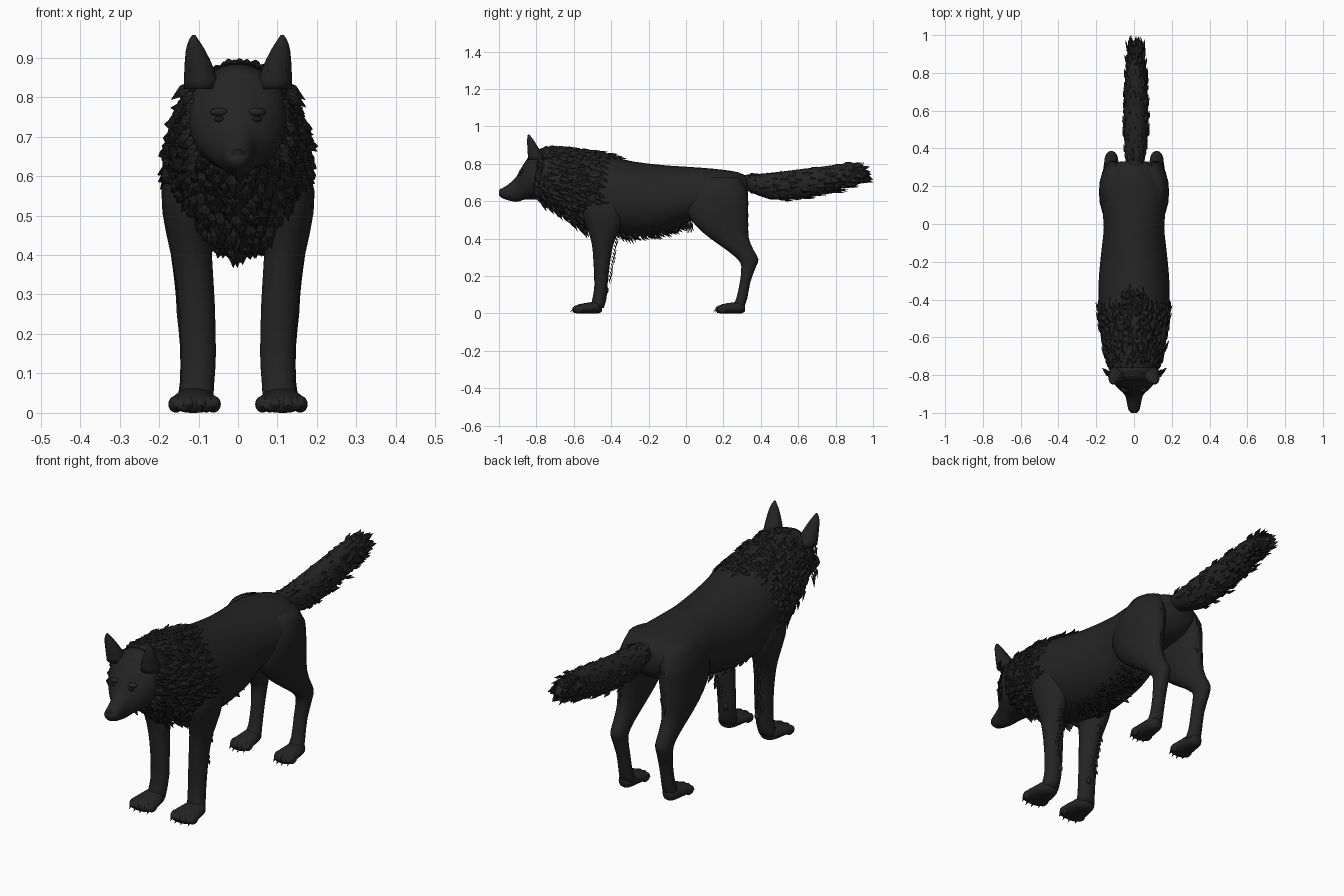
import bpy, bmesh, math, random
from mathutils import Vector, Matrix

if "Cube" in bpy.data.objects:
    bpy.data.objects.remove(bpy.data.objects["Cube"])

random.seed(4)

def material(name, r, g, b):
    m = bpy.data.materials.new(name)
    m.diffuse_color = (r, g, b, 1)
    m.use_nodes = True
    m.node_tree.nodes["Principled BSDF"].inputs["Base Color"].default_value = m.diffuse_color
    return m

COAT = material("charcoal coat", .0175, .0175, .0175)
FUR = material("dark fur", .015, .015, .015)
BLACK = material("black nose and claws", .010, .010, .010)

def finish(name, bm, mat, smooth=True):
    me = bpy.data.meshes.new(name)
    bm.to_mesh(me)
    bm.free()
    me.materials.append(mat)
    for p in me.polygons:
        p.use_smooth = smooth
    ob = bpy.data.objects.new(name, me)
    bpy.context.collection.objects.link(ob)
    return ob

# Sections are (position, low, high, centre x, half width), interpolated smoothly
def section(secs, u):
    i = min(int(u), len(secs) - 2)
    f = u - i
    p = [secs[max(0, min(len(secs) - 1, i + k))] for k in (-1, 0, 1, 2)]
    return [.5 * (2 * b + (c - a) * f + (2 * a - 5 * b + 4 * c - d) * f * f
                  + (3 * b - a - 3 * c + d) * f ** 3) for a, b, c, d in zip(*p)]

def surface(secs, u, ang, axis, taper=0):
    t, lo, hi, cx, rx = section(secs, u)
    s = math.sin(ang)
    x = cx + rx * math.cos(ang) * (1 + taper * s)
    o = (lo + hi) / 2 + (hi - lo) / 2 * s
    return Vector((x, t, o)) if axis == 'Y' else Vector((x, o, t))

def loft(name, secs, axis, mat=COAT, taper=0, sub=2, n=20, mirror=1):
    bm = bmesh.new()
    rings = []
    for k in range((len(secs) - 1) * sub + 1):
        ring = []
        for j in range(n):
            v = surface(secs, k / sub, 2 * math.pi * j / n, axis, taper)
            v.x *= mirror
            ring.append(bm.verts.new(v))
        rings.append(ring)
    for a, b in zip(rings, rings[1:]):
        for j in range(n):
            bm.faces.new((a[j], a[(j + 1) % n], b[(j + 1) % n], b[j]))
    bm.faces.new(rings[0])
    bm.faces.new(rings[-1])
    bmesh.ops.recalc_face_normals(bm, faces=bm.faces)
    return finish(name, bm, mat)

def ball(name, loc, size, mat):
    bm = bmesh.new()
    m = Matrix.Translation(loc) @ Matrix.Diagonal((*size, 1))
    bmesh.ops.create_uvsphere(bm, u_segments=12, v_segments=8, radius=1, matrix=m)
    return finish(name, bm, mat)

# One pointed lock of fur lying along a direction
def lock(bm, base, direction, normal, length, width):
    d = direction.normalized()
    side = d.cross(normal).normalized() * width / 2
    up = side.cross(d).normalized()
    if up.dot(normal) < 0:
        up = -up
    base = base - normal * .008
    mid = base + d * length * .4
    a, b, l, r, ridge, tip = [bm.verts.new(v) for v in (
        base - side * .5, base + side * .5, mid - side, mid + side,
        mid + up * width * .35, base + d * length)]
    for f in ((a, b, ridge), (b, r, ridge), (r, tip, ridge), (tip, l, ridge), (l, a, ridge),
              (a, l, tip), (a, tip, b), (b, tip, r)):
        bm.faces.new(f)

# Rows of jittered locks over part of a lofted surface
def fur(name, secs, u0, u1, rows, a0, a1, cols, flow, lift, length, width, taper=0):
    bm = bmesh.new()
    for i in range(rows):
        for j in range(cols):
            u = u0 + (u1 - u0) * (i + random.uniform(.1, .9)) / rows
            a = a0 + (a1 - a0) * (j + .5 * (i % 2) + random.uniform(0, .5)) / cols
            p = surface(secs, u, a, 'Y', taper)
            n = Vector((math.cos(a), 0, math.sin(a)))
            jit = Vector([random.uniform(-.2, .2) for _ in range(3)])
            lock(bm, p, Vector(flow) + n * lift + jit, n,
                 length * random.uniform(.7, 1.25), width * random.uniform(.8, 1.2))
    bmesh.ops.recalc_face_normals(bm, faces=bm.faces)
    finish(name, bm, FUR, False)

# Short row of locks along a line
def fringe(name, p0, p1, count, direction, normal, length, width, spread=.012):
    bm = bmesh.new()
    for i in range(count):
        p = Vector(p0).lerp(Vector(p1), (i + .5) / count)
        p.x += random.uniform(-spread, spread)
        lock(bm, p, Vector(direction), Vector(normal), length * random.uniform(.8, 1.2), width)
    bmesh.ops.recalc_face_normals(bm, faces=bm.faces)
    finish(name, bm, FUR, False)

# Trunk and neck
body = [(-.83, .64, .86, 0, .10), (-.75, .585, .89, 0, .138), (-.64, .51, .885, 0, .162),
        (-.54, .45, .872, 0, .178), (-.42, .425, .845, 0, .188), (-.28, .41, .812, 0, .186),
        (-.12, .43, .793, 0, .17), (-.02, .475, .786, 0, .16), (.1, .52, .778, 0, .168),
        (.2, .54, .768, 0, .165), (.28, .56, .755, 0, .135), (.33, .61, .73, 0, .075)]
loft("body", body, 'Y', taper=-.05, n=28)

# Head and muzzle
head = [(-1.0, .633, .653, 0, .014), (-.985, .618, .668, 0, .029), (-.95, .605, .69, 0, .037),
        (-.91, .597, .727, 0, .046), (-.885, .602, .77, 0, .068), (-.86, .61, .812, 0, .094),
        (-.82, .61, .86, 0, .12), (-.76, .61, .888, 0, .13)]
loft("head", head, 'Y', n=24)
ball("nose", (0, -.985, .656), (.02, .014, .013), BLACK)

# Tail
tail = [(.24, .68, .74, 0, .035), (.33, .655, .742, .005, .05), (.45, .61, .752, .01, .062),
        (.6, .615, .77, .01, .064), (.75, .645, .788, .01, .058), (.86, .68, .802, .01, .048),
        (.93, .705, .785, .01, .033), (.975, .725, .755, .01, .01)]
loft("tail", tail, 'Y')

ear = [(.82, -.845, -.75, .092, .045), (.87, -.848, -.778, .098, .038),
       (.92, -.85, -.81, .108, .024), (.945, -.848, -.828, .112, .012),
       (.957, -.845, -.838, .112, .004)]
front_leg = [(.03, -.51, -.44, .108, .045), (.08, -.50, -.425, .102, .042),
             (.15, -.49, -.42, .10, .044), (.28, -.495, -.405, .105, .046),
             (.38, -.505, -.385, .115, .05), (.46, -.53, -.35, .125, .058),
             (.56, -.56, -.33, .125, .069), (.68, -.53, -.37, .105, .06)]
hind_leg = [(.03, .245, .31, .115, .04), (.08, .268, .328, .115, .032),
            (.17, .288, .345, .115, .032), (.25, .295, .375, .12, .035),
            (.29, .275, .388, .12, .037), (.34, .215, .362, .12, .042),
            (.40, .13, .338, .12, .05), (.47, .05, .332, .118, .061),
            (.55, .0, .335, .112, .072), (.65, .02, .328, .105, .078), (.73, .1, .29, .08, .07)]

def paw(name, back, cx, width, s):
    heel = [(back - .15, .004, .034, cx, width * .8), (back - .12, 0, .05, cx, width),
            (back - .06, 0, .06, cx, width * .88), (back - .02, 0, .065, cx, width * .7),
            (back, .01, .05, cx, width * .4)]
    loft(name, heel, 'Y', mirror=s, n=16)
    for i in range(4):
        k = i - 1.5
        x = s * (cx + k * width * .48)
        y = back - .137 + abs(k) * .012
        ball(name + "_toe", (x, y, .022), (width * .29, .028, .0215), COAT)
        bm = bmesh.new()
        lock(bm, Vector((x, y - .018, .03)), Vector((0, -1, -.75)), Vector((0, 0, 1)), .03, .012)
        finish(name + "_claw", bm, BLACK, False)

# Paired parts
for s, side in ((1, "left"), (-1, "right")):
    ear_ob = loft(side + "_ear", ear, 'Z', mirror=s, n=14)
    # Hollow of the ear
    bm = bmesh.new()
    hollow = [bm.verts.new((s * x, y, z)) for x, y, z in
              ((.075, -.842, .865), (.122, -.842, .865), (.113, -.851, .93))]
    bm.faces.new(hollow if s > 0 else hollow[::-1])
    finish(side + "_ear_hollow", bm, FUR, False)
    loft(side + "_front_leg", front_leg, 'Z', mirror=s, n=16)
    loft(side + "_hind_leg", hind_leg, 'Z', mirror=s, n=18)
    paw(side + "_front_paw", -.45, .11, .066, s)
    paw(side + "_hind_paw", .315, .118, .052, s)
    ball(side + "_eye", (s * .047, -.886, .744), (.013, .008, .007), BLACK)
    ball(side + "_brow", (s * .047, -.876, .762), (.024, .016, .011), COAT)
    ball(side + "_dewclaw", (s * .085, -.425, .125), (.012, .012, .018), COAT)
    # Feathering behind the legs
    fringe(side + "_front_leg_feathering", (s * .108, -.412, .18), (s * .12, -.37, .42), 12,
           (0, .4, -1), (0, 1, 0), .04, .022)
    fringe(side + "_thigh_feathering", (s * .115, .325, .39), (s * .105, .325, .68), 18,
           (0, .35, -1), (0, 1, 0), .045, .026)
    fringe(side + "_cheek_fur", (s * .118, -.82, .65), (s * .128, -.8, .84), 10,
           (s * .6, .5, -.5), (s, -.4, 0), .06, .034)

# Mane, chest and belly fur
TAU = 2 * math.pi
fur("mane", body, .6, 3.7, 13, -.25 * math.pi, 1.25 * math.pi, 26, (0, 1, -.35), .38, .068, .036, -.05)
fur("chest_fur", body, .4, 3.6, 12, 1.2 * math.pi, 1.8 * math.pi, 9, (0, .5, -.5), .2, .062, .034, -.05)
fur("nape_fur", body, 3.5, 4.3, 4, .38 * math.pi, .62 * math.pi, 5, (0, 1, 0), .18, .065, .034, -.05)
fur("belly_fur", body, 4.3, 7.0, 16, 1.36 * math.pi, 1.64 * math.pi, 5, (0, .7, -.3), .3, .048, .03, -.05)
fringe("breastbone_tuft", (0, -.36, .425), (0, -.28, .42), 5, (0, .35, -1), (0, -1, 0), .052, .03)
fringe("belly_tuft", (0, -.02, .5), (0, .03, .5), 6, (0, .1, -1), (0, -1, 0), .065, .035, .008)

# Tail fur
fur("tail_fur", tail, .8, 6.0, 20, 0, TAU, 11, (0, 1, 0), .14, .062, .032)
fringe("tail_tip_fur", (.01, .925, .775), (.01, .935, .715), 10, (0, 1, -.3), (1, 0, .3), .062, .026, .02)
